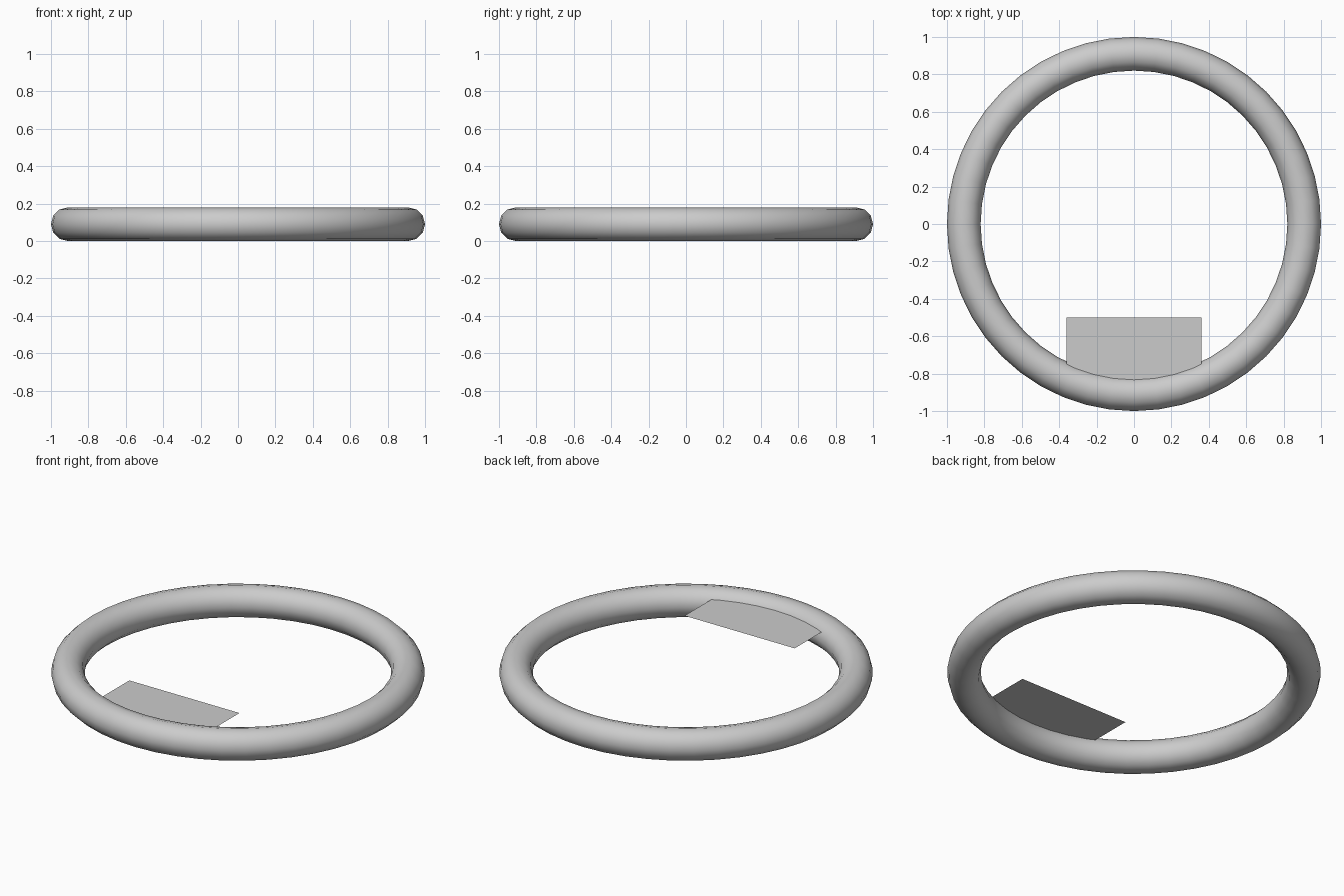
import bpy

if "Cube" in bpy.data.objects:
    bpy.data.objects.remove(bpy.data.objects["Cube"])

# Round ring lying flat on the ground
bpy.ops.mesh.primitive_torus_add(major_radius=0.91, minor_radius=0.09,
                                 major_segments=48, minor_segments=12,
                                 location=(0, 0, 0.09))
ring = bpy.context.object
ring.name = "ring"
bpy.ops.object.shade_smooth()

# Thin flat plate, its front edge buried inside the ring
back, front = -0.50, -0.86
bpy.ops.mesh.primitive_plane_add(size=1, location=(0, (back + front) / 2, 0.136))
plate = bpy.context.object
plate.name = "plate"
plate.scale = (0.72, back - front, 1)
bpy.ops.object.transform_apply(location=False, rotation=False, scale=True)
